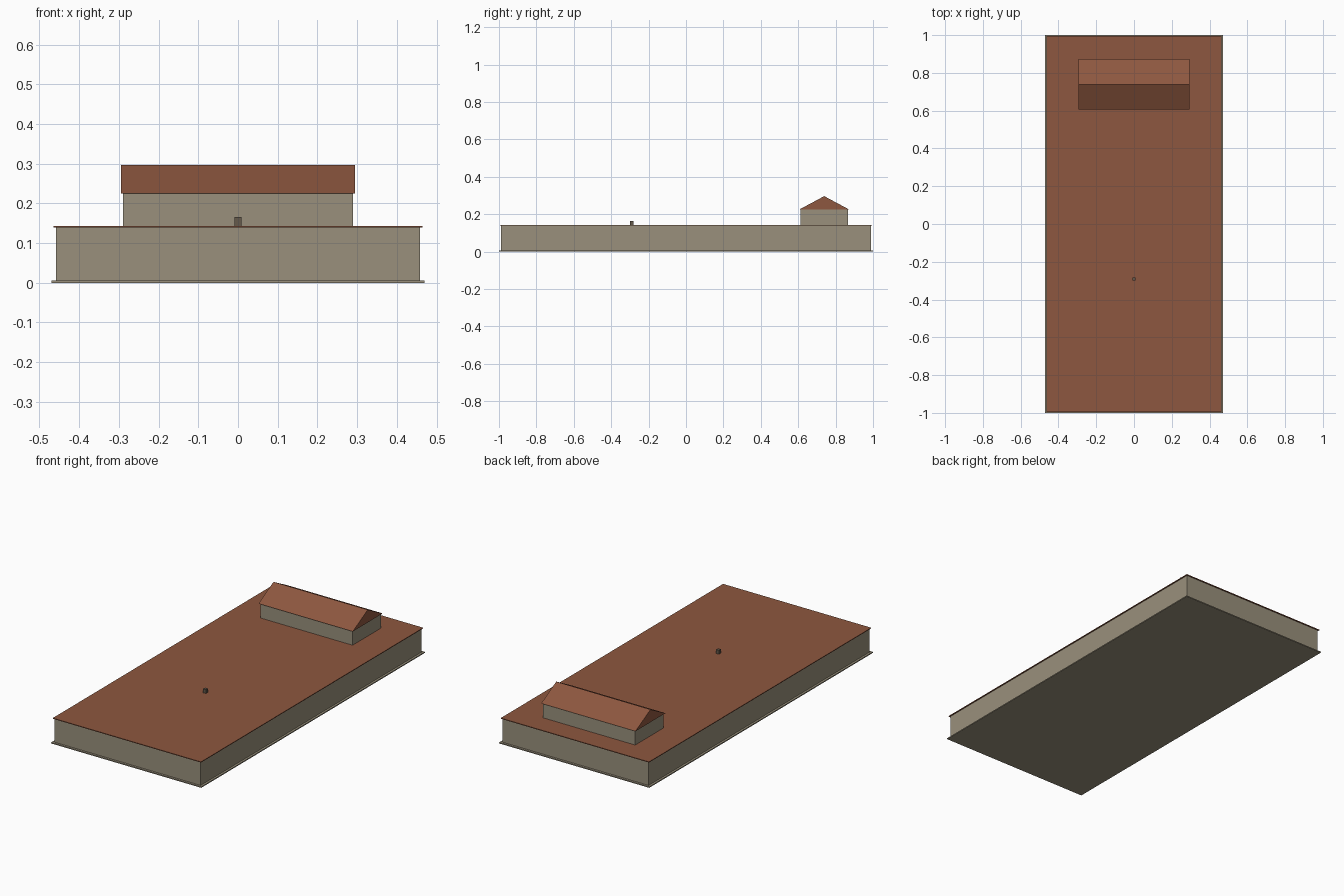
import bpy, bmesh

if "Cube" in bpy.data.objects:
    bpy.data.objects.remove(bpy.data.objects["Cube"])


def material(name, rgb):
    m = bpy.data.materials.new(name)
    m.diffuse_color = (*rgb, 1)
    m.use_nodes = True
    m.node_tree.nodes["Principled BSDF"].inputs["Base Color"].default_value = m.diffuse_color
    return m


STONE = material("stone", (0.32, 0.28, 0.20))
TILE = material("roof_tile", (0.27, 0.095, 0.05))
DARK = material("dark_stone", (0.13, 0.10, 0.07))


def extrude_x(name, profile, half_x, mat):
    """Solid with a (y, z) profile running from -half_x to +half_x."""
    bm = bmesh.new()
    face = bm.faces.new([bm.verts.new((-half_x, y, z)) for y, z in profile])
    ext = bmesh.ops.extrude_face_region(bm, geom=[face])
    moved = [g for g in ext["geom"] if isinstance(g, bmesh.types.BMVert)]
    bmesh.ops.translate(bm, verts=moved, vec=(2 * half_x, 0, 0))
    bmesh.ops.recalc_face_normals(bm, faces=bm.faces)
    mesh = bpy.data.meshes.new(name)
    bm.to_mesh(mesh)
    bm.free()
    mesh.materials.append(mat)
    obj = bpy.data.objects.new(name, mesh)
    bpy.context.collection.objects.link(obj)
    return obj


def box(name, half_x, y0, y1, z0, z1, mat):
    return extrude_x(name, [(y0, z0), (y1, z0), (y1, z1), (y0, z1)], half_x, mat)


# Main hall: footing, walls and flat roof slab
box("footing", 0.47, -1.0, 1.0, 0.0, 0.006, STONE)
box("main_walls", 0.458, -0.988, 0.988, 0.006, 0.139, STONE)
box("flat_roof", 0.464, -0.994, 0.994, 0.139, 0.143, TILE)

# Rear upper storey with a gabled roof
box("upper_walls", 0.289, 0.612, 0.867, 0.143, 0.225, STONE)
extrude_x("gable_roof", [(0.605, 0.225), (0.873, 0.225), (0.739, 0.297)], 0.295, TILE)

# Small roof vent
box("roof_vent", 0.009, -0.30, -0.282, 0.143, 0.165, DARK)
